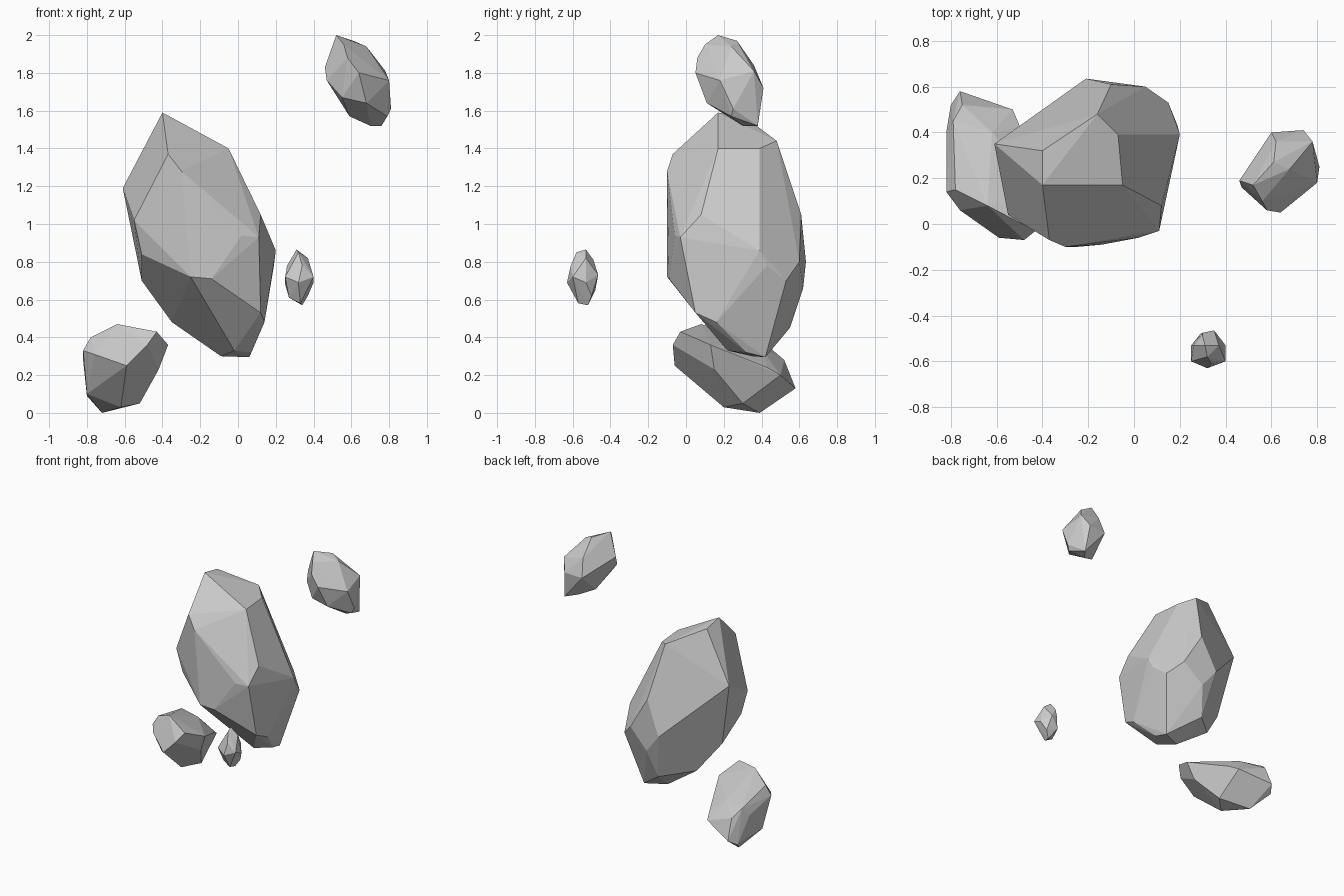
import bpy, bmesh, math


def boulder(name, corners):
    """Flat-faced rock: convex hull of a few corner points."""
    bm = bmesh.new()
    for c in corners:
        bm.verts.new(c)
    res = bmesh.ops.convex_hull(bm, input=bm.verts[:])
    junk = [g for g in res["geom_interior"] if isinstance(g, bmesh.types.BMVert)]
    bmesh.ops.delete(bm, geom=junk, context='VERTS')
    # merge nearly coplanar triangles into broad facets
    bmesh.ops.dissolve_limit(bm, angle_limit=math.radians(4), verts=bm.verts[:], edges=bm.edges[:])
    bmesh.ops.recalc_face_normals(bm, faces=bm.faces[:])
    mesh = bpy.data.meshes.new(name)
    bm.to_mesh(mesh)
    bm.free()
    ob = bpy.data.objects.new(name, mesh)
    bpy.context.collection.objects.link(ob)
    return ob


# Large central rock: crown, waist, underside
boulder("large_rock", [
    (-.40, .17, 1.59), (-.40, .32, 1.56), (-.16, .48, 1.44), (-.07, .39, 1.40), (-.05, .17, 1.40),
    (-.37, -.07, 1.37), (-.30, -.10, 1.28), (-.61, .35, 1.19), (-.55, .04, 1.02),
    (.02, -.06, .94), (.11, -.03, .93), (.12, .08, 1.05), (.20, .39, .86), (.19, .43, .78),
    (.15, .53, .70), (.05, .60, .80), (-.10, .61, 1.05), (-.21, .635, .80), (-.10, .62, .66),
    (-.51, .06, .84), (-.25, -.10, .72), (-.14, -.09, .71), (.12, .05, .53), (.14, .16, .48),
    (-.02, .22, .33), (-.09, .35, .30), (.06, .42, .295), (.07, .32, .32),
    (-.51, .29, .70), (-.35, .37, .48), (-.15, .55, .45)])

# Low rock resting on the ground
boulder("lower_rock", [
    (-.64, .08, .47), (-.78, .15, .40), (-.82, .14, .33), (-.76, .06, .31), (-.59, -.06, .25),
    (-.48, -.07, .36), (-.43, -.03, .43), (-.37, .13, .36), (-.42, .15, .23),
    (-.62, .20, .03), (-.72, .39, 0), (-.52, .30, .05), (-.80, .22, .10), (-.80, .52, .09),
    (-.76, .58, .13), (-.82, .40, .28), (-.53, .50, .20), (-.50, .43, .24),
    (-.79, .45, .34), (-.75, .52, .28), (-.62, .40, .34)])

# Rock floating at the upper right
boulder("upper_rock", [
    (.52, .17, 2.0), (.61, .27, 1.97), (.68, .24, 1.94), (.56, .10, 1.95), (.46, .19, 1.83),
    (.47, .16, 1.76), (.58, .06, 1.88), (.64, .05, 1.80), (.55, .11, 1.67), (.68, .11, 1.64),
    (.80, .18, 1.76), (.81, .25, 1.61), (.78, .36, 1.81), (.74, .41, 1.72), (.60, .40, 1.71),
    (.62, .36, 1.84), (.59, .25, 1.57), (.70, .30, 1.52), (.76, .38, 1.52), (.79, .24, 1.57)])

# Small rock at the front
boulder("small_rock", [
    (.31, -.53, .865), (.32, -.58, .85), (.37, -.53, .82), (.26, -.53, .78), (.25, -.60, .72),
    (.34, -.61, .78), (.32, -.63, .69), (.40, -.60, .72), (.40, -.53, .69), (.35, -.465, .73),
    (.30, -.475, .75), (.25, -.53, .68), (.27, -.56, .61), (.34, -.52, .57), (.33, -.57, .58),
    (.37, -.50, .62), (.29, -.48, .65), (.30, -.49, .81)])
